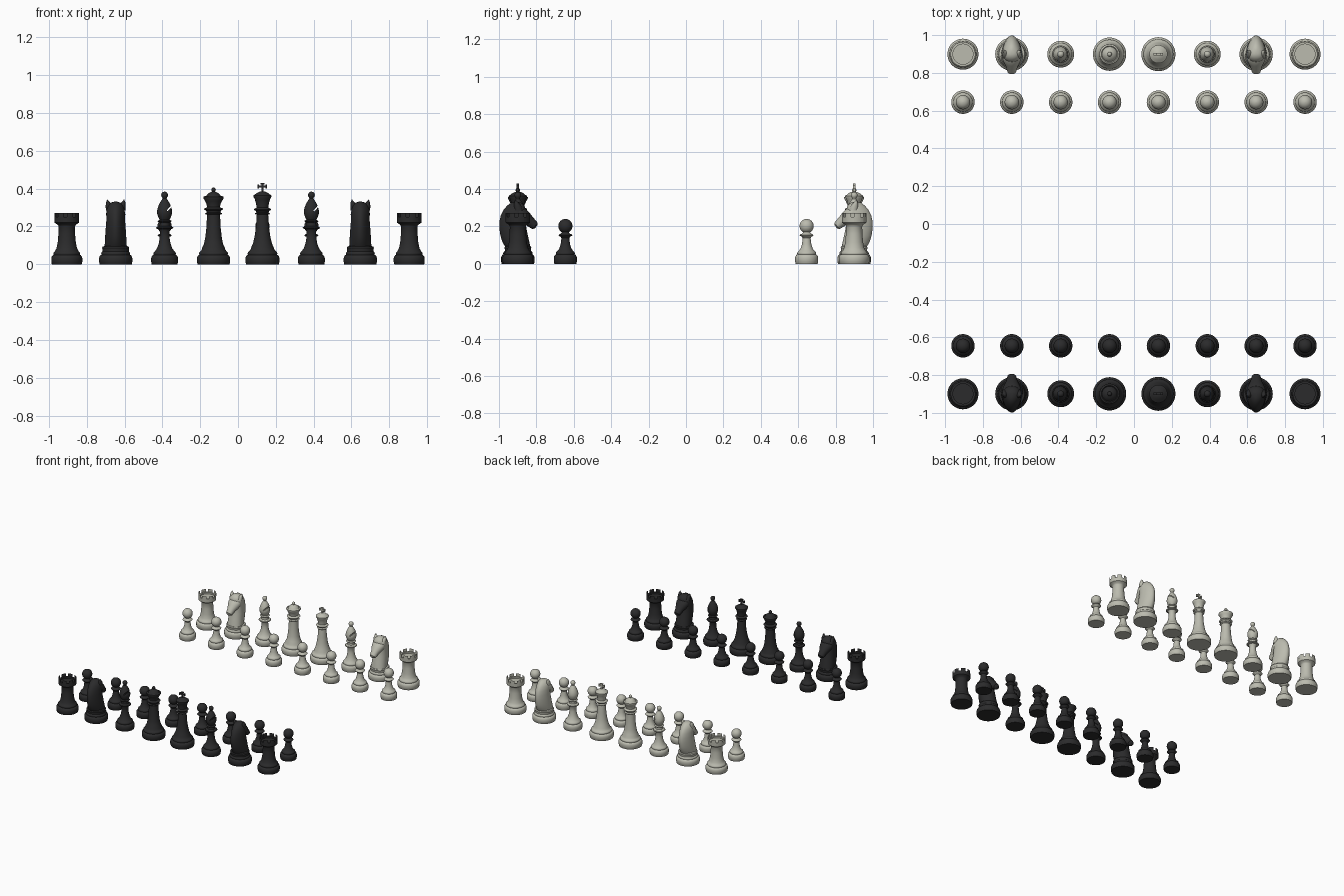
import bpy, bmesh, math
from mathutils import Matrix, Vector

if "Cube" in bpy.data.objects:
    bpy.data.objects.remove(bpy.data.objects["Cube"])


def material(name, rgb):
    m = bpy.data.materials.new(name)
    m.diffuse_color = (*rgb, 1)
    m.use_nodes = True
    m.node_tree.nodes["Principled BSDF"].inputs["Base Color"].default_value = m.diffuse_color
    return m


LIGHT = material("ivory grey", (0.50, 0.50, 0.43))
DARK = material("charcoal black", (0.024, 0.024, 0.025))
FELT = material("grey felt", (0.13, 0.13, 0.125))


def skin(bm, rings):
    """Join rings of points into a closed lofted surface."""
    vs = [[bm.verts.new(p) for p in ring] for ring in rings]
    n = len(vs[0])
    rows = []
    for a, b in zip(vs, vs[1:]):
        rows.append([bm.faces.new((a[i], a[(i + 1) % n], b[(i + 1) % n], b[i])) for i in range(n)])
    bm.faces.new(vs[0][::-1])
    bm.faces.new(vs[-1])
    return rows


def lathe(bm, profile, n=40):
    return skin(bm, [[(r * math.cos(2 * math.pi * i / n), r * math.sin(2 * math.pi * i / n), z)
                      for i in range(n)] for r, z in profile])


def ball(r, z, start=-60, end=88, steps=10):
    """Profile points of a ball, from the lower to the upper angle."""
    angles = [math.radians(start + (end - start) * k / steps) for k in range(steps + 1)]
    return [(r * math.cos(a), z + r * math.sin(a)) for a in angles]


def collar(r, z, h=0.006, inset=0.010):
    """Rounded ring moulding."""
    return [(r - inset, z - h), (r - 0.003, z - h * 0.6), (r, z), (r - 0.003, z + h * 0.6), (r - inset, z + h)]


def foot(r):
    """Plinth shared by all the pieces."""
    return [(r - 0.003, 0), (r - 0.001, 0.010), (r, 0.012), (r, 0.033), (r - 0.003, 0.042), (r - 0.009, 0.049),
            (r - 0.013, 0.050), (r - 0.011, 0.056), (r - 0.013, 0.063), (r - 0.019, 0.068)]


def box(bm, size, centre, rot=Matrix()):
    bmesh.ops.create_cube(bm, size=1, matrix=Matrix.Translation(centre) @ rot @ Matrix.Diagonal((*size, 1)))


def finish(bm, name):
    bmesh.ops.recalc_face_normals(bm, faces=bm.faces)
    for f in bm.faces:
        f.material_index = int(f.normal.z < -0.9 and f.calc_center_median().z < 0.002)
    me = bpy.data.meshes.new(name)
    bm.to_mesh(me)
    bm.free()
    return me


def pawn():
    bm = bmesh.new()
    lathe(bm, foot(0.062) + [(0.033, 0.080), (0.025, 0.105), (0.021, 0.138)]
          + collar(0.037, 0.153, 0.007) + [(0.021, 0.165)] + ball(0.038, 0.202))
    return finish(bm, "pawn")


def rook():
    bm = bmesh.new()
    n = 48
    prof = foot(0.082) + [(0.054, 0.085), (0.048, 0.115), (0.044, 0.16), (0.043, 0.20), (0.047, 0.208),
                          (0.056, 0.214), (0.065, 0.220), (0.066, 0.250), (0.053, 0.250), (0.053, 0.238), (0.001, 0.238)]
    rows = lathe(bm, prof, n)
    # battlements raised from the rim
    rim = rows[len(foot(0)) + 6]
    teeth = [f for i, f in enumerate(rim) if i % 6 < 4]
    ext = bmesh.ops.extrude_face_region(bm, geom=teeth)
    bmesh.ops.translate(bm, vec=(0, 0, 0.022), verts=[v for v in ext["geom"] if isinstance(v, bmesh.types.BMVert)])
    return finish(bm, "rook")


def bishop():
    bm = bmesh.new()
    lathe(bm, foot(0.071) + [(0.040, 0.085), (0.031, 0.11), (0.026, 0.14), (0.025, 0.175)]
          + collar(0.046, 0.193, 0.007, 0.014) + [(0.027, 0.203), (0.025, 0.215)] + collar(0.037, 0.228)
          + [(0.026, 0.236), (0.033, 0.248), (0.039, 0.266), (0.040, 0.281), (0.036, 0.300), (0.028, 0.320),
             (0.018, 0.337), (0.011, 0.347)] + ball(0.018, 0.366, -50))
    me = finish(bm, "bishop")
    # slanted slit in the mitre
    cut = bmesh.new()
    box(cut, (0.06, 0.12, 0.007), (0.033, 0, 0.304), Matrix.Rotation(math.radians(-48), 4, "Y"))
    tool = bpy.data.objects.new("slit_cutter", finish(cut, "slit_cutter"))
    body = bpy.data.objects.new("bishop_blank", me)
    for o in (tool, body):
        bpy.context.collection.objects.link(o)
        o.hide_render = True
    mod = body.modifiers.new("slit", "BOOLEAN")
    mod.operation, mod.object, mod.solver = "DIFFERENCE", tool, "EXACT"
    dg = bpy.context.evaluated_depsgraph_get()
    result = bpy.data.meshes.new_from_object(body.evaluated_get(dg))
    for o in (tool, body):
        bpy.data.objects.remove(o)
    return result


def queen():
    bm = bmesh.new()
    lathe(bm, foot(0.088) + [(0.062, 0.078), (0.060, 0.088), (0.051, 0.105), (0.044, 0.14), (0.038, 0.19), (0.035, 0.25)]
          + collar(0.045, 0.268) + [(0.037, 0.277)] + collar(0.050, 0.292, 0.007)
          + [(0.034, 0.302), (0.037, 0.318), (0.045, 0.335), (0.054, 0.350), (0.053, 0.357), (0.044, 0.362),
             (0.040, 0.358), (0.036, 0.366), (0.024, 0.377), (0.010, 0.384)] + ball(0.012, 0.394, -50))
    return finish(bm, "queen")


def king():
    bm = bmesh.new()
    lathe(bm, foot(0.090) + [(0.063, 0.078), (0.060, 0.088), (0.050, 0.11), (0.041, 0.15), (0.034, 0.20), (0.031, 0.255)]
          + collar(0.040, 0.268) + [(0.033, 0.277)] + collar(0.046, 0.290, 0.007)
          + [(0.031, 0.300), (0.034, 0.322), (0.041, 0.345), (0.048, 0.358), (0.048, 0.364), (0.040, 0.369),
             (0.030, 0.377), (0.016, 0.384), (0.006, 0.386)])
    # cross with flared arms
    box(bm, (0.012, 0.012, 0.048), (0, 0, 0.405))
    box(bm, (0.048, 0.012, 0.010), (0, 0, 0.411))
    box(bm, (0.022, 0.013, 0.008), (0, 0, 0.425))
    for s in (-1, 1):
        box(bm, (0.008, 0.013, 0.020), (s * 0.021, 0, 0.411))
    return finish(bm, "king")


def knight():
    bm = bmesh.new()
    n = 32
    lathe(bm, foot(0.088) + [(0.070, 0.078), (0.072, 0.086), (0.068, 0.094), (0.050, 0.098)])
    # neck: back, front, half width, height; narrower toward the mane
    neck = [(-.066, .066, .064, .090), (-.082, .062, .062, .115), (-.093, .054, .060, .15), (-.099, .046, .057, .19),
            (-.099, .040, .054, .225), (-.091, .040, .053, .26), (-.076, .042, .051, .29), (-.056, .035, .044, .312),
            (-.038, .018, .028, .326), (-.020, .004, .008, .331)]
    rings = []
    for b, f, w, z in neck:
        ang = [2 * math.pi * i / n for i in range(n)]
        rings.append([(w * math.sin(a) * (0.9 + 0.22 * math.cos(a)), (b + f) / 2 + (f - b) / 2 * math.cos(a), z)
                      for a in ang])
    skin(bm, rings)
    # head: sections from the poll down to the muzzle
    start, end = Vector((0, -0.015, 0.292)), Vector((0, 0.098, 0.198))
    d = (end - start).normalized()
    up = Vector((0, -d.z, d.y))
    rings = []
    for t, w, h in [(0, .030, .022), (.12, .046, .034), (.3, .051, .038), (.5, .042, .035), (.68, .031, .028),
                    (.84, .027, .025), (.95, .023, .021), (1.0, .010, .010)]:
        c = start.lerp(end, t)
        rings.append([c + Vector((w * math.cos(2 * math.pi * i / n), 0, 0)) + up * h * math.sin(2 * math.pi * i / n)
                      for i in range(n)])
    skin(bm, rings)
    # pointed ears
    for s in (-1, 1):
        rings = []
        for x, y, z, r in [(.032, .004, .285, .020), (.036, -.002, .310, .017), (.041, -.008, .328, .010),
                           (.044, -.012, .342, .001)]:
            rings.append([(s * x + r * math.cos(a * math.pi / 6), y + r * 1.15 * math.sin(a * math.pi / 6), z)
                          for a in range(12)])
        skin(bm, rings)
    return finish(bm, "knight")


# one mesh per kind and colour, placed on the eight files
PITCH = 0.2587
ORDER = ["rook", "knight", "bishop", "queen", "king", "bishop", "knight", "rook"]
MAKERS = {"pawn": pawn, "rook": rook, "knight": knight, "bishop": bishop, "queen": queen, "king": king}
for side, mat, sign in (("dark", DARK, -1), ("light", LIGHT, 1)):
    meshes = {}
    for kind, make in MAKERS.items():
        me = make()
        me.materials.clear()
        me.materials.append(mat)
        me.materials.append(FELT)
        me.shade_smooth()
        me.set_sharp_from_angle(angle=math.radians(40))
        meshes[kind] = me
    for i, kind in enumerate(ORDER):
        x = (i - 3.5) * PITCH
        for part, y in ((kind, 0.899), ("pawn", 0.645)):
            ob = bpy.data.objects.new(f"{side}_{part}_{i + 1}", meshes[part])
            ob.location = (x, sign * y, 0)
            if part == "knight" and sign > 0:
                ob.rotation_euler.z = math.pi
            bpy.context.collection.objects.link(ob)
